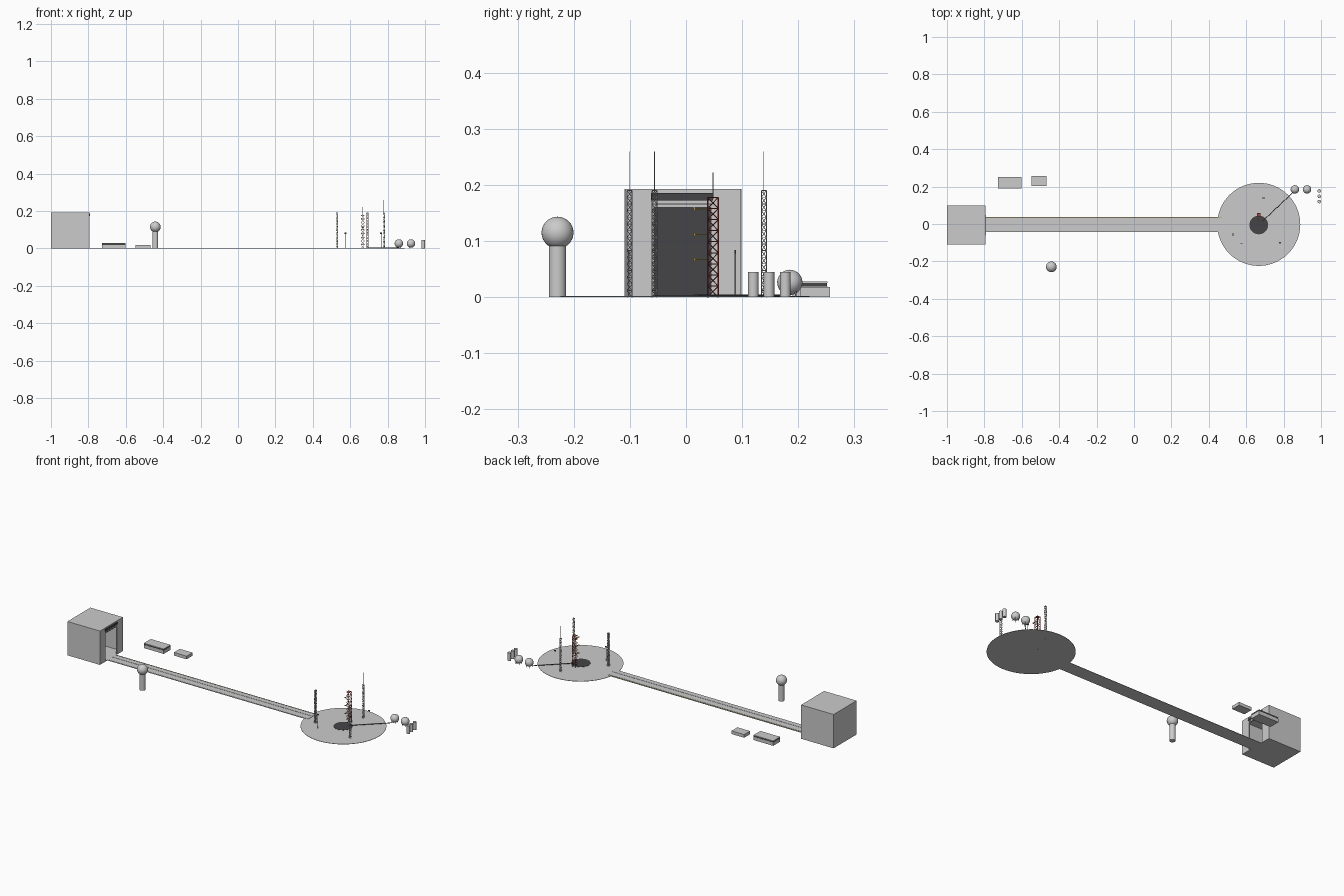
import bpy, bmesh, math
from mathutils import Vector, Matrix

if "Cube" in bpy.data.objects:
    bpy.data.objects.remove(bpy.data.objects["Cube"])

CX, CY = 0.667, -0.005   # pad centre


def material(name, rgb):
    m = bpy.data.materials.new(name)
    m.diffuse_color = (*rgb, 1)
    m.use_nodes = True
    m.node_tree.nodes["Principled BSDF"].inputs["Base Color"].default_value = m.diffuse_color
    return m


DARK = material("dark", (0.06, 0.06, 0.065))
RED = material("red", (0.35, 0.06, 0.05))
YELLOW = material("yellow", (0.65, 0.45, 0.1))
OLIVE = material("olive", (0.40, 0.34, 0.16))


def finish(bm, name, mat=None, smooth=False):
    me = bpy.data.meshes.new(name)
    bm.to_mesh(me)
    bm.free()
    ob = bpy.data.objects.new(name, me)
    bpy.context.collection.objects.link(ob)
    if mat:
        me.materials.append(mat)
    if smooth:
        bpy.context.view_layer.objects.active = ob
        ob.select_set(True)
        bpy.ops.object.shade_smooth_by_angle(angle=math.radians(40))
        ob.select_set(False)
    return ob


def add_box(bm, x, y, z):
    lo, hi = Vector((x[0], y[0], z[0])), Vector((x[1], y[1], z[1]))
    m = Matrix.Translation((lo + hi) / 2) @ Matrix.Diagonal((*(hi - lo), 1))
    bmesh.ops.create_cube(bm, size=1, matrix=m)


def add_rod(bm, a, b, r, seg=6, r2=None):
    a, b = Vector(a), Vector(b)
    d = b - a
    m = Matrix.Translation((a + b) / 2) @ d.to_track_quat('Z', 'Y').to_matrix().to_4x4()
    bmesh.ops.create_cone(bm, cap_ends=True, segments=seg, radius1=r,
                          radius2=r if r2 is None else r2, depth=d.length, matrix=m)


def boxes(name, items, mat=None):
    bm = bmesh.new()
    for i in items:
        add_box(bm, *i)
    return finish(bm, name, mat)


def cylinder(name, x, y, z0, z1, r, mat=None, seg=32):
    bm = bmesh.new()
    add_rod(bm, (x, y, z0), (x, y, z1), r, seg)
    return finish(bm, name, mat, True)


def sphere(name, x, y, z, r):
    bm = bmesh.new()
    bmesh.ops.create_uvsphere(bm, u_segments=32, v_segments=16, radius=r,
                              matrix=Matrix.Translation((x, y, z)))
    return finish(bm, name, None, True)


def lattice(name, x, y, half, top, bays, r, tip, mat=None):
    # four legs, ring bars and one diagonal per side per bay
    bm = bmesh.new()
    cs = [(x + sx * half, y + sy * half) for sx, sy in ((-1, -1), (1, -1), (1, 1), (-1, 1))]
    h = top / bays
    for c in cs:
        add_rod(bm, (*c, 0), (*c, top), r * 1.3, 4)
    for k in range(bays):
        for i in range(4):
            a, b = cs[i], cs[(i + 1) % 4]
            if k % 2:
                a, b = b, a
            add_rod(bm, (*a, h * (k + 1)), (*b, h * (k + 1)), r, 4)
            add_rod(bm, (*a, h * k), (*b, h * (k + 1)), r, 4)
    finish(bm, name, mat)
    cylinder(name + "_rod", x, y, top - 0.003, tip, 0.0006, None, 6)
    boxes(name + "_cap", [((x - half, x + half), (y - half, y + half), (top - .001, top + .001))], mat)


# assembly building: hollow shell with a tall doorway facing the pad
X0, X1, Y0, Y1, H, T = -1.0, -0.795, -0.109, 0.098, 0.193, 0.006
D0, D1, DH = -0.057, 0.045, 0.160
boxes("assembly_building", [
    ((X0, X1), (Y0, Y1), (H - T, H)),
    ((X0, X1), (Y0, Y1), (0, 0.002)),
    ((X0, X0 + T), (Y0, Y1), (0, H)),
    ((X0, X1), (Y0, Y0 + T), (0, H)),
    ((X0, X1), (Y1 - T, Y1), (0, H)),
    ((X1 - T, X1), (Y0, D0), (0, H)),
    ((X1 - T, X1), (D1, Y1), (0, H)),
    ((X1 - T, X1), (D0, D1), (DH, H))])
boxes("building_inner_wall", [((X0 + T, X0 + T + .002), (Y0 + T, Y1 - T), (0.002, H - T))], DARK)
boxes("door_header", [((X1, X1 + .003), (D0 - .005, D1 + .003), (0.172, 0.186))], DARK)
boxes("door_rail", [((X1, X1 + .001), (D0, D1), (0.1655, 0.167))], DARK)

# thin wall ribs on the long sides and the back
ribs = []
for i in range(1, 4):
    x = X0 + (X1 - X0) * i / 4
    y = Y0 + (Y1 - Y0) * i / 4
    ribs += [((x - .001, x + .001), (Y0 - .0007, Y0), (0, H)),
             ((x - .001, x + .001), (Y1, Y1 + .0007), (0, H))]
boxes("wall_ribs", ribs)

# roadway with two raised lanes and an edge line
boxes("roadway", [((X1, 0.47), (CY - .037, CY + .043), (0, 0.0018))])
boxes("roadway_lanes", [((X1, 0.47), (CY + s - .014, CY + s + .014), (0.0018, 0.003))
                        for s in (-.019, .021)])
boxes("roadway_line", [((X1, 0.47), (CY + .037, CY + .041), (0.0018, 0.0028))], OLIVE)

# pad and central pit
cylinder("pad", CX, CY + .003, 0, 0.0018, 0.222, None, 64)
cylinder("pit", CX, CY, 0.001, 0.003, 0.05, DARK, 48)

# service tower with swing arms
lattice("service_tower", CX, 0.048, 0.0095, 0.178, 9, 0.0009, 0.222, RED)
boxes("tower_arms", [((CX - .002, CX + .002), (0.014, 0.039), (z - .001, z + .001))
                     for z in (0.067, 0.112, 0.157)], YELLOW)
boxes("arm_tips", [((CX - .003, CX + .003), (0.013, 0.016), (z - .0025, z + .0025))
                   for z in (0.067, 0.112, 0.157)], YELLOW)

# three lightning masts around the pad
for n, deg in enumerate((80, 200, 320)):
    a = math.radians(deg)
    lattice(f"lightning_mast_{n + 1}", CX + .147 * math.cos(a), CY - .001 + .147 * math.sin(a),
            0.0045, 0.19, 16, 0.0006, 0.26)

# floodlight poles
for n, (x, y) in enumerate(((0.575, -0.102), (0.765, 0.088))):
    cylinder(f"light_pole_{n + 1}", x, y, 0, 0.08, 0.0012, None, 8)
    boxes(f"light_head_{n + 1}", [((x - .005, x + .005), (y - .0015, y + .0015), (.078, .084))], DARK)

# storage spheres on legs
for n, x in enumerate((0.86, 0.925)):
    sphere(f"storage_sphere_{n + 1}", x, 0.185, 0.0265, 0.0225)
    bm = bmesh.new()
    for k in range(4):
        a = math.pi / 4 + k * math.pi / 2
        px, py = x + .015 * math.cos(a), 0.185 + .015 * math.sin(a)
        add_rod(bm, (px, py, 0), (px, py, 0.016), 0.0015)
    finish(bm, f"sphere_legs_{n + 1}")

# upright tanks
for n, y in enumerate((0.120, 0.148, 0.177)):
    cylinder(f"upright_tank_{n + 1}", 0.9905, y, 0, 0.045, 0.0095)

# supply pipe from the pit to the spheres
bm = bmesh.new()
add_rod(bm, (CX + .02, CY + .02, .0035), (0.86, 0.178, .0035), 0.0018, 8)
finish(bm, "supply_pipe", DARK, True)

# water tower
cylinder("water_tower_stem", -0.442, -0.229, 0, 0.095, 0.0155)
sphere("water_tower_tank", -0.442, -0.229, 0.115, 0.0285)

# low office blocks, the larger with a dark window band
boxes("office_large", [((-0.727, -0.602), (0.19, 0.252), (0, 0.019)),
                       ((-0.725, -0.604), (0.192, 0.250), (0.019, 0.025)),
                       ((-0.727, -0.602), (0.19, 0.252), (0.025, 0.028))])
boxes("office_windows", [((-0.7262, -0.6028), (0.1908, 0.2512), (0.019, 0.025))], DARK)
boxes("office_small", [((-0.547, -0.467), (0.204, 0.257), (0, 0.018))])
